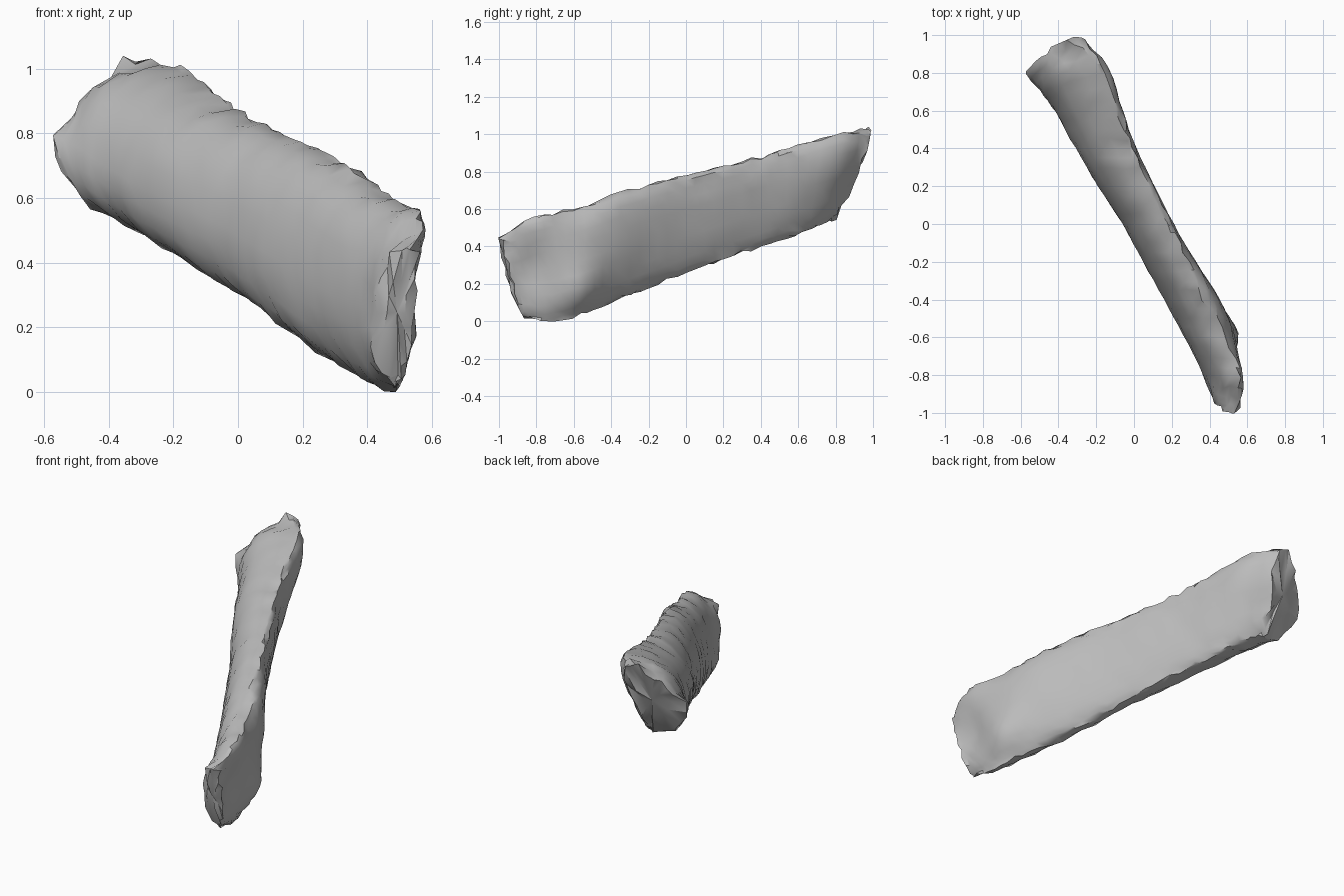
import bpy, bmesh, math, random
from mathutils import Vector

if "Cube" in bpy.data.objects:
    bpy.data.objects.remove(bpy.data.objects["Cube"])
random.seed(4)

SIDES, STEPS = 24, 4

# Cross-sections: ridge point, underside point, left and right x limits, end slant
SECTIONS = [
    ((.53, -.99, .45), (.48, -.88, .04), .42, .55, 0),
    ((.56, -.82, .55), (.48, -.74, .0), .36, .56, 0),
    ((.46, -.6, .60), (.43, -.57, .035), .26, .53, 0),
    ((.37, -.4, .67), (.31, -.4, .10), .16, .45, 0),
    ((.27, -.2, .73), (.21, -.2, .18), .05, .32, 0),
    ((.17, 0, .78), (.11, 0, .26), -.06, .20, 0),
    ((.07, .2, .83), (.01, .2, .33), -.19, .10, 0),
    ((-.02, .4, .88), (-.08, .4, .40), -.31, .0, 0),
    ((-.10, .6, .94), (-.18, .58, .46), -.41, -.07, 0),
    ((-.20, .84, 1.01), (-.27, .71, .51), -.50, -.14, .2),
    ((-.34, .99, 1.03), (-.34, .79, .55), -.58, -.25, .3),
]


def spline(rows, t):
    """Catmull-Rom value of a row list at t."""
    i = min(int(t), len(rows) - 2)
    f = t - i
    p = [rows[max(0, min(len(rows) - 1, i + k))] for k in (-1, 0, 1, 2)]
    return [.5 * (2 * b + (c - a) * f + (2 * a - 5 * b + 4 * c - d) * f ** 2
                  + (3 * b - a - 3 * c + d) * f ** 3) for a, b, c, d in zip(*p)]


def rounded(v, power):
    return math.copysign(abs(v) ** power, v)


def bell(v, centre, width):
    return math.exp(-((v - centre) / width) ** 2)


rows = [[*a, *b, l, r, slant] for a, b, l, r, slant in SECTIONS]
last = (len(rows) - 1) * STEPS
bm = bmesh.new()
rings = []

# Body: lofted slab with rough edges
for n in range(last + 1):
    row = spline(rows, n / STEPS)
    top, bottom = Vector(row[:3]), Vector(row[3:6])
    mid, half = (top + bottom) / 2, (top - bottom) / 2
    ring = []
    for k in range(SIDES):
        a = math.tau * k / SIDES
        c, s = math.cos(a), math.sin(a)
        power = 1.03 if c < 0 else .88
        c, s = rounded(c, power), rounded(s, power)
        dx = (row[7] - mid.x if s > 0 else mid.x - row[6]) * s
        p = mid + half * c + Vector((dx, dx * row[8], 0))
        near_end = max(0, 1 - min(n, last - n) / 4)
        # Notch between the two lobes of the far end
        if n > last - 4 and c > .3 and s < -.3:
            p = p.lerp(mid, .25 * near_end)
        # Hollow beside the near end, a low swelling behind it, a tapered far end
        if s > 0:
            p.x -= .05 * s * bell(n, 3, 2.5) * bell(c, .1, .5)
            p.x += .055 * s * bell(n, 8.5, 2.3) * bell(c, -.6, .4)
            p.x -= .05 * s * bell(n, last, 5) * bell(c, -.4, .5)
        rough = .003 + .008 * abs(c) ** 4 + .007 * near_end
        p += Vector([random.uniform(-rough, rough) for _ in range(3)])
        p.z = max(p.z, 0)
        ring.append(bm.verts.new(p))
    rings.append(ring)

for lower, upper in zip(rings, rings[1:]):
    for k in range(SIDES):
        j = (k + 1) % SIDES
        bm.faces.new((lower[k], lower[j], upper[j], upper[k]))

# Broken ends: an uneven inner ring and a centre point
for ring, push in ((rings[0], -.012), (rings[-1], .01)):
    centre = sum((v.co for v in ring), Vector()) / SIDES
    inner = []
    for v in ring[::2]:
        p = v.co.lerp(centre, .5)
        p.y += push + random.uniform(-.015, .015)
        inner.append(bm.verts.new(p))
    hub = bm.verts.new(centre + Vector((0, push, 0)))
    for k, v in enumerate(inner):
        w = inner[(k + 1) % len(inner)]
        a, b, c = (ring[(2 * k + i) % SIDES] for i in range(3))
        bm.faces.new((a, b, v))
        bm.faces.new((b, c, w))
        bm.faces.new((b, w, v))
        bm.faces.new((v, w, hub))
bmesh.ops.recalc_face_normals(bm, faces=bm.faces)

mesh = bpy.data.meshes.new("stone_slab")
bm.to_mesh(mesh)
bm.free()
slab = bpy.data.objects.new("stone_slab", mesh)
bpy.context.collection.objects.link(slab)

grey = bpy.data.materials.new("plain_grey")
grey.use_nodes = True
colour = (.5, .5, .5, 1)
grey.diffuse_color = colour
grey.node_tree.nodes["Principled BSDF"].inputs["Base Color"].default_value = colour
mesh.materials.append(grey)

bpy.ops.object.select_all(action='DESELECT')
slab.select_set(True)
bpy.context.view_layer.objects.active = slab
bpy.ops.object.shade_smooth_by_angle(angle=math.radians(35))
